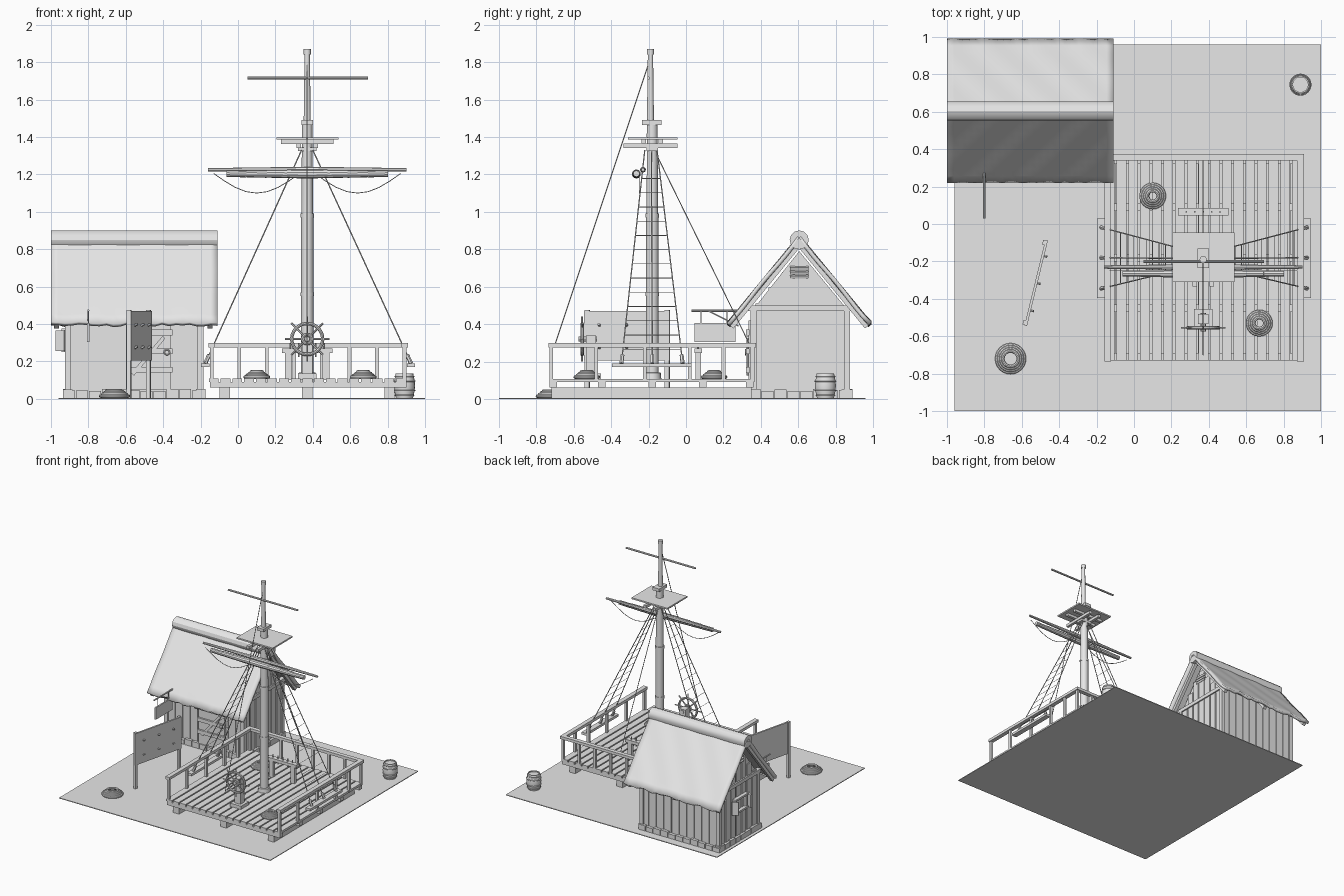
import bpy, bmesh, math, random
from mathutils import Vector, Matrix

random.seed(4)
if "Cube" in bpy.data.objects:
    bpy.data.objects.remove(bpy.data.objects["Cube"])

grey = bpy.data.materials.new("plain_grey")
grey.use_nodes = True
grey.diffuse_color = (0.8, 0.8, 0.8, 1)
grey.node_tree.nodes["Principled BSDF"].inputs["Base Color"].default_value = (0.8, 0.8, 0.8, 1)


def finish(name, bm, smooth=False):
    """Turn a bmesh into a named, coloured object."""
    mesh = bpy.data.meshes.new(name)
    bm.to_mesh(mesh)
    bm.free()
    mesh.materials.append(grey)
    ob = bpy.data.objects.new(name, mesh)
    bpy.context.collection.objects.link(ob)
    if smooth:
        bpy.ops.object.select_all(action='DESELECT')
        ob.select_set(True)
        bpy.context.view_layer.objects.active = ob
        bpy.ops.object.shade_smooth_by_angle()
    return ob


def box(bm, x, y, z, turn=None):
    """Box from (low, high) pairs, optionally turned about its middle."""
    lo, hi = Vector((x[0], y[0], z[0])), Vector((x[1], y[1], z[1]))
    m = Matrix.Translation((lo + hi) / 2)
    if turn:
        m = m @ Matrix.Rotation(turn[0], 4, turn[1])
    return bmesh.ops.create_cube(bm, size=1, matrix=m @ Matrix.Diagonal((*(hi - lo), 1)))["verts"]


def rod(bm, a, b, r, r2=None, n=8):
    """Round bar from a to b."""
    a, b = Vector(a), Vector(b)
    d = b - a
    m = Matrix.Translation((a + b) / 2) @ d.to_track_quat('Z', 'Y').to_matrix().to_4x4()
    bmesh.ops.create_cone(bm, cap_ends=True, segments=n, radius1=r, radius2=r if r2 is None else r2,
                          depth=d.length, matrix=m)


def lathe(bm, profile, centre, n=16):
    """Turned shape from (radius, height) points."""
    for (r1, z1), (r2, z2) in zip(profile, profile[1:]):
        rings = []
        for r, z in ((r1, z1), (r2, z2)):
            rings.append([bm.verts.new((centre[0] + r * math.cos(math.tau * i / n),
                                        centre[1] + r * math.sin(math.tau * i / n), z)) for i in range(n)])
        for i in range(n):
            j = (i + 1) % n
            bm.faces.new((rings[0][i], rings[0][j], rings[1][j], rings[1][i]))
    bmesh.ops.remove_doubles(bm, verts=bm.verts, dist=0.0001)


def ring(bm, centre, big, small, upright=False, n=24, k=8):
    """Torus lying flat, or standing and facing the front."""
    loops = []
    for i in range(n):
        a = math.tau * i / n
        row = []
        for j in range(k):
            b = math.tau * j / k
            r, h = big + small * math.cos(b), small * math.sin(b)
            p = Vector((r * math.cos(a), r * math.sin(a), h))
            if upright:
                p = Vector((p.x, -p.z, p.y))
            row.append(bm.verts.new(p + Vector(centre)))
        loops.append(row)
    for i in range(n):
        for j in range(k):
            p, q = loops[i], loops[(i + 1) % n]
            bm.faces.new((p[j], q[j], q[(j + 1) % k], p[(j + 1) % k]))


# Ground slab
bm = bmesh.new()
box(bm, (-0.96, 1), (-1, 0.96), (0, 0.006))
finish("ground", bm)

# Hut walls: core, gable ends, planks, corner posts and plates
X0, X1, Y0, Y1, YC = -0.91, -0.2, 0.36, 0.86, 0.605
bm = bmesh.new()
outline = [(Y0, 0), (Y1, 0), (Y1, 0.48), (YC, 0.79), (Y0, 0.48)]
ends = [[bm.verts.new((x, y, z)) for y, z in outline] for x in (X0, X1)]
bm.faces.new(ends[0][::-1])
bm.faces.new(ends[1])
for i in range(5):
    j = (i + 1) % 5
    bm.faces.new((ends[0][i], ends[0][j], ends[1][j], ends[1][i]))
finish("hut_walls", bm)

bm = bmesh.new()
for i in range(10):
    x = X0 + 0.02 + i * 0.07
    for y in (Y0, Y1):
        box(bm, (x, x + 0.058), (y - 0.007, y + 0.007), (0.04, 0.48))
for i in range(7):
    y = Y0 + 0.012 + i * 0.07
    top = 0.79 - abs(y + 0.03 - YC) * 1.2 - 0.035
    for x in (X0, X1):
        box(bm, (x - 0.007, x + 0.007), (y, y + 0.058), (0.04, top))
finish("wall_planks", bm)

bm = bmesh.new()
for x in (X0, X1):
    for y in (Y0, Y1):
        box(bm, (x - 0.016, x + 0.016), (y - 0.016, y + 0.016), (0.04, 0.49))
    box(bm, (x - 0.018, x + 0.018), (Y0 - 0.03, Y1 + 0.03), (0.47, 0.5))
    s = 1 if x == X1 else -1
    for k in range(3):
        box(bm, (x - 0.018, x + 0.018), (0.555, 0.655), (0.65 + k * 0.022, 0.665 + k * 0.022), (s * 0.4, 'Y'))
finish("hut_frame", bm)

# Foundation stones
bm = bmesh.new()
for i in range(11):
    x = -0.935 + i * 0.069
    for y in (Y0, Y1):
        box(bm, (x, x + 0.064), (y - 0.03, y + 0.03), (0, random.uniform(0.04, 0.055)))
for i in range(8):
    y = Y0 - 0.025 + i * 0.069
    for x in (X0, X1):
        box(bm, (x - 0.025, x + 0.025), (y, y + 0.064), (0, random.uniform(0.04, 0.055)))
finish("foundation_stones", bm)

# Roof: two gently uneven sheets over rafters, with a round ridge log
for name, s in (("front_roof", -1), ("back_roof", 1)):
    bm = bmesh.new()
    n, m = 24, 10
    grid = []
    for i in range(n + 1):
        row = []
        for j in range(m + 1):
            t = j / m
            drop = 0.004 * math.sin(i * 0.9 + j) + (random.uniform(-0.008, 0.008) if j == m else 0)
            row.append(bm.verts.new((-1 + 0.89 * i / n, YC + s * 0.378 * t, 0.86 - 0.46 * t + drop)))
        grid.append(row)
    for i in range(n):
        for j in range(m):
            f = [grid[i][j], grid[i + 1][j], grid[i + 1][j + 1], grid[i][j + 1]]
            bm.faces.new(f if s < 0 else f[::-1])
    bmesh.ops.recalc_face_normals(bm, faces=bm.faces)
    ob = finish(name, bm, True)
    mod = ob.modifiers.new("thickness", 'SOLIDIFY')
    mod.thickness, mod.offset = 0.022, 0
bm = bmesh.new()
for s in (-1, 1):
    for x in (-0.97, -0.56, -0.15):
        v = box(bm, (x - 0.014, x + 0.014), (-0.285, 0.285), (-0.012, 0.012))
        bmesh.ops.transform(bm, verts=v, matrix=Matrix.Translation((0, YC + s * 0.18, 0.605))
                            @ Matrix.Rotation(-s * math.atan(1.22), 4, 'X'))
finish("rafters", bm)
bm = bmesh.new()
rod(bm, (-1, YC, 0.85), (-0.11, YC, 0.85), 0.051, n=12)
finish("ridge_log", bm, True)

# Hut door with braces, and the side window with open shutters
bm = bmesh.new()
box(bm, (-0.6, -0.36), (0.335, 0.36), (0.05, 0.42))
for z in (0.14, 0.24, 0.34):
    box(bm, (-0.6, -0.35), (0.32, 0.34), (z, z + 0.03))
box(bm, (-0.49, -0.47), (0.322, 0.338), (0.1, 0.36), (0.7, 'Y'))
ring(bm, (-0.38, 0.318, 0.25), 0.014, 0.004, True, 12, 6)
finish("door", bm)
bm = bmesh.new()
for y in (0.53, 0.68):
    box(bm, (-0.935, -0.91), (y - 0.01, y + 0.01), (0.25, 0.37))
    s = 1 if y > YC else -1
    box(bm, (-0.975, -0.925), (y + s * 0.02 - 0.007, y + s * 0.02 + 0.007), (0.255, 0.365), (s * 0.5, 'Z'))
for z in (0.25, 0.36):
    box(bm, (-0.945, -0.91), (0.52, 0.69), (z, z + 0.015))
finish("window", bm)

# Hanging sign
bm = bmesh.new()
box(bm, (-0.806, -0.794), (0.045, 0.265), (0.305, 0.405))
rod(bm, (-0.8, 0.03, 0.472), (-0.8, 0.31, 0.472), 0.006)
rod(bm, (-0.8, 0.12, 0.47), (-0.8, 0.28, 0.39), 0.004)
for y in (0.08, 0.22):
    rod(bm, (-0.8, y, 0.4), (-0.8, y, 0.47), 0.003, n=6)
finish("hanging_sign", bm)

# Notice board on two posts with pegs
bm = bmesh.new()
m = Matrix.Translation((-0.523, -0.315, 0)) @ Matrix.Rotation(-0.24, 4, 'Z')
box(bm, (-0.007, 0.007), (-0.235, 0.235), (0.205, 0.47))
for y in (-0.22, 0.22):
    box(bm, (-0.018, 0.004), (y - 0.012, y + 0.012), (0, 0.475))
for y in (-0.15, 0, 0.15):
    for z in (0.27, 0.39):
        rod(bm, (0, y, z), (0.022, y, z + 0.01), 0.007, n=6)
bmesh.ops.transform(bm, verts=bm.verts, matrix=m)
finish("notice_board", bm)

# Ship deck: planks, cross beams, keel beams
bm = bmesh.new()
for i in range(17):
    x = -0.155 + i * 0.0625
    box(bm, (x, x + 0.052), (-0.73, 0.365), (0.09, 0.108))
finish("deck_planks", bm)
bm = bmesh.new()
for y in (-0.71, -0.45, -0.18, 0.09, 0.34):
    box(bm, (-0.15, 0.9), (y - 0.02, y + 0.02), (0.06, 0.09))
for x in (-0.07, 0.37, 0.81):
    box(bm, (x - 0.028, x + 0.028), (-0.72, 0.35), (0.006, 0.06))
finish("deck_beams", bm)

# Railing on both sides and the back
bm = bmesh.new()
for x in (-0.14, 0.89):
    box(bm, (x - 0.018, x + 0.018), (-0.735, 0.375), (0.275, 0.298))
    for y in (-0.72, -0.48, -0.22, 0.02, 0.2, 0.355):
        box(bm, (x - 0.01, x + 0.01), (y - 0.01, y + 0.01), (0.09, 0.28))
box(bm, (-0.15, 0.9), (0.34, 0.375), (0.275, 0.298))
for i in range(1, 7):
    x = -0.14 + i * 1.03 / 7
    box(bm, (x - 0.01, x + 0.01), (0.345, 0.365), (0.09, 0.28))
finish("railing", bm)

# Mast, top platform and caps
MX, MY = 0.37, -0.18
bm = bmesh.new()
lathe(bm, [(0, 0.09), (0.05, 0.09), (0.045, 0.14), (0.034, 0.142), (0.033, 0.55), (0.036, 0.55), (0.036, 0.57),
           (0.033, 0.57), (0.033, 0.97), (0.036, 0.97), (0.036, 0.99), (0.031, 0.99), (0.028, 1.48), (0, 1.48)], (MX, MY))
lathe(bm, [(0.02, 1.4), (0.014, 1.84), (0.019, 1.84), (0.019, 1.87), (0, 1.87)], (MX, MY - 0.01))
finish("mast", bm, True)
bm = bmesh.new()
box(bm, (0.205, 0.538), (-0.31, -0.045), (1.386, 1.398))
for d in (-0.045, 0.045):
    box(bm, (MX + d - 0.012, MX + d + 0.012), (-0.335, -0.045), (1.342, 1.366))
    box(bm, (0.23, 0.51), (MY + d - 0.012, MY + d + 0.012), (1.364, 1.387))
box(bm, (0.34, 0.4), (-0.235, -0.13), (1.465, 1.49))
box(bm, (0.32, 0.42), (-0.21, -0.15), (1.325, 1.345))
finish("mast_platform", bm)

# Yards, furled sail in segments, and hanging foot ropes
bm = bmesh.new()
rod(bm, (0.05, -0.2, 1.715), (0.695, -0.2, 1.715), 0.008)
for s in (-1, 1):
    rod(bm, (MX, -0.23, 1.225), (MX + s * 0.53, -0.23, 1.225), 0.016, 0.009)
    for i in range(4):
        r = 0.024 - i * 0.002
        rod(bm, (MX + s * i * 0.108, -0.265, 1.202), (MX + s * (i + 1) * 0.108, -0.265, 1.204), r, r - 0.001, 10)
    pts = [(MX + s * (0.04 + 0.46 * t / 8), -0.25, 1.205 - 0.105 * math.sin(math.pi * t / 8)) for t in range(9)]
    for a, b in zip(pts, pts[1:]):
        rod(bm, a, b, 0.0025, n=5)
finish("yards_and_sail", bm, True)

# Rigging: channels, shrouds with ladder ropes, fore and back stays
bm = bmesh.new()
for s in (-1, 1):
    cx = 0.375 + s * 0.55
    box(bm, (cx - 0.022, cx + 0.022), (-0.395, 0.03), (0.17, 0.19))
    ropes = []
    for y, ty in ((-0.345, -0.22), (-0.18, -0.185), (-0.018, -0.155)):
        a, b = Vector((cx, y, 0.19)), Vector((MX + s * 0.03, ty, 1.33))
        rod(bm, a, b, 0.0035, n=5)
        rod(bm, a, a.lerp(b, 0.04), 0.011, n=6)
        ropes.append((a, b))
    for k in range(1, 14):
        for (a, b), (c, d) in zip(ropes, ropes[1:]):
            rod(bm, a.lerp(b, k / 15), c.lerp(d, k / 15), 0.0018, n=4)
rod(bm, (MX, -0.7, 0.29), (MX, -0.2, 1.79), 0.003, n=5)
rod(bm, (MX, 0.34, 0.29), (MX, -0.16, 1.31), 0.003, n=5)
finish("rigging", bm)

# Steering wheel on its pedestal
bm = bmesh.new()
hub = Vector((MX, -0.555, 0.32))
ring(bm, hub, 0.083, 0.009, True)
ring(bm, hub, 0.025, 0.009, True, 16)
for i in range(8):
    a = math.tau * i / 8
    rod(bm, hub, hub + Vector((math.cos(a), 0, math.sin(a))) * 0.12, 0.0055, n=6)
rod(bm, hub - Vector((0, 0.02, 0)), hub + Vector((0, 0.08, 0)), 0.014)
box(bm, (0.343, 0.397), (-0.535, -0.48), (0.1, 0.34))
box(bm, (0.32, 0.42), (-0.56, -0.455), (0.1, 0.135))
finish("steering_wheel", bm)

# Rope rack behind the mast
bm = bmesh.new()
box(bm, (0.235, 0.505), (0.045, 0.085), (0.245, 0.27))
for x in (0.27, 0.47):
    box(bm, (x - 0.018, x + 0.018), (0.05, 0.08), (0.1, 0.25))
for i in range(5):
    rod(bm, (0.28 + i * 0.045, 0.065, 0.225), (0.28 + i * 0.045, 0.065, 0.295), 0.005, n=6)
finish("rope_rack", bm)

# Coiled ropes
for x, y, z, r in ((0.1, 0.15, 0.108, 0.062), (0.67, -0.53, 0.108, 0.062), (-0.66, -0.72, 0.006, 0.074)):
    bm = bmesh.new()
    for k in range(4):
        ring(bm, (x, y, z + 0.009 + k * 0.009), r - k * 0.011, 0.0095)
    finish("rope_coil", bm, True)

# Barrel with hoops
bm = bmesh.new()
lathe(bm, [(0, 0.006), (0.046, 0.006), (0.054, 0.04), (0.057, 0.07), (0.054, 0.1), (0.047, 0.135),
           (0.04, 0.135), (0.04, 0.126), (0, 0.126)], (0.89, 0.745), 18)
for z, r in ((0.02, 0.049), (0.045, 0.055), (0.095, 0.055), (0.12, 0.05)):
    ring(bm, (0.89, 0.745, z), r, 0.004, k=6)
finish("barrel", bm, True)
